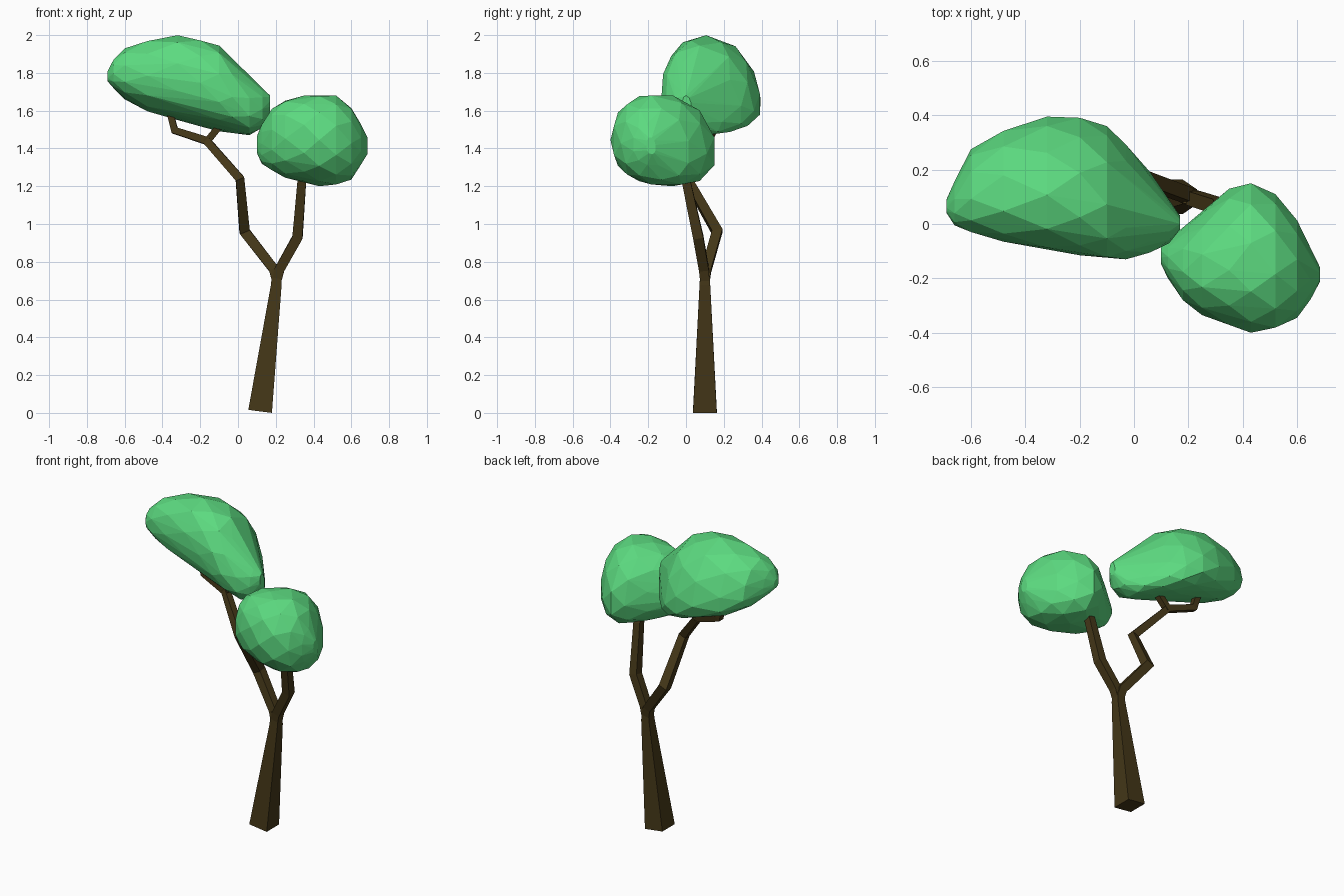
import bpy, bmesh
from math import pi, cos, sin, copysign
from mathutils import Vector

if "Cube" in bpy.data.objects:
    bpy.data.objects.remove(bpy.data.objects["Cube"])


def material(name, color):
    m = bpy.data.materials.new(name)
    m.diffuse_color = (*color, 1)
    m.use_nodes = True
    m.node_tree.nodes["Principled BSDF"].inputs["Base Color"].default_value = m.diffuse_color
    return m


bark = material("bark", (0.058, 0.038, 0.009))
leaf = material("leaf", (0.107, 0.70, 0.215))


def finish(name, bm, mat):
    bmesh.ops.recalc_face_normals(bm, faces=bm.faces)
    me = bpy.data.meshes.new(name)
    bm.to_mesh(me)
    bm.free()
    me.materials.append(mat)
    ob = bpy.data.objects.new(name, me)
    bpy.context.collection.objects.link(ob)
    return ob


def limb(name, path):
    """Square tube along (x, y, z, half width) points."""
    bm = bmesh.new()
    pts = [Vector(p[:3]) for p in path]
    rings = []
    for i, p in enumerate(pts):
        t = Vector()
        if i > 0:
            t += (p - pts[i - 1]).normalized()
        if i < len(pts) - 1:
            t += (pts[i + 1] - p).normalized()
        t.normalize()
        u = Vector((0, 1, 0))
        u = (u - t * u.dot(t)).normalized()
        v = t.cross(u)
        r = path[i][3]
        rings.append([bm.verts.new(p + r * (a * u + b * v))
                      for a, b in ((1, 1), (-1, 1), (-1, -1), (1, -1))])
    for a, b in zip(rings, rings[1:]):
        for k in range(4):
            bm.faces.new((a[k], a[(k + 1) % 4], b[(k + 1) % 4], b[k]))
    bm.faces.new(rings[0])
    bm.faces.new(rings[-1])
    return finish(name, bm, bark)


def crown(name, stations, skew, power, sides=11):
    """Faceted hull over staggered oval sections (x, ymin, ymax, zmin, zmax).
    skew lowers the bulge on the back side."""
    bm = bmesh.new()

    def sq(c):
        return copysign(abs(c) ** (2 / power), c)

    for i, (x, y0, y1, z0, z1) in enumerate(stations):
        for k in range(sides):
            a = 2 * pi * (k + 0.5 * (i % 2)) / sides
            b = a - skew * (1 + cos(a)) / 2
            bm.verts.new((x,
                          (y0 + y1) / 2 + (y1 - y0) / 2 * sq(cos(a)),
                          (z0 + z1) / 2 + (z1 - z0) / 2 * sq(sin(b))))
    res = bmesh.ops.convex_hull(bm, input=bm.verts)
    junk = {v for v in res["geom_interior"] + res["geom_unused"]
            if isinstance(v, bmesh.types.BMVert)}
    bmesh.ops.delete(bm, geom=list(junk), context='VERTS')
    return finish(name, bm, leaf)


# Trunk and branches
limb("trunk", [(0.117, 0.10, 0.008, 0.063), (0.203, 0.10, 0.68, 0.028),
               (0.205, 0.10, 0.76, 0.024)])
limb("left_branch", [(0.205, 0.10, 0.70, 0.025), (0.19, 0.108, 0.76, 0.026),
                     (0.035, 0.165, 0.96, 0.028), (0.01, 0.005, 1.24, 0.024),
                     (-0.165, 0.11, 1.44, 0.021), (-0.335, 0.14, 1.495, 0.02),
                     (-0.365, 0.15, 1.61, 0.018)])
limb("left_twig", [(-0.17, 0.11, 1.43, 0.019), (-0.08, 0.10, 1.54, 0.018)])
limb("right_branch", [(0.205, 0.10, 0.70, 0.025), (0.22, 0.095, 0.76, 0.026),
                      (0.315, 0.065, 0.93, 0.027), (0.338, 0.0, 1.23, 0.023),
                      (0.345, -0.03, 1.29, 0.02)])

# Leaf crowns
crown("left_crown", [
    (-0.69, 0.04, 0.09, 1.755, 1.81), (-0.66, -0.005, 0.16, 1.72, 1.87),
    (-0.60, -0.035, 0.275, 1.66, 1.93), (-0.48, -0.065, 0.35, 1.595, 1.975),
    (-0.32, -0.095, 0.395, 1.55, 2.0), (-0.20, -0.115, 0.40, 1.515, 1.98),
    (-0.10, -0.13, 0.36, 1.49, 1.945), (-0.03, -0.13, 0.30, 1.48, 1.865),
    (0.06, -0.11, 0.19, 1.47, 1.765), (0.13, -0.07, 0.09, 1.51, 1.71),
    (0.17, -0.02, 0.03, 1.59, 1.68)], 0.5, 2.25)
crown("right_crown", [
    (0.10, -0.15, -0.08, 1.375, 1.465), (0.125, -0.20, -0.065, 1.32, 1.53),
    (0.18, -0.285, -0.02, 1.28, 1.61), (0.25, -0.335, 0.045, 1.245, 1.66),
    (0.35, -0.38, 0.13, 1.22, 1.68), (0.43, -0.40, 0.16, 1.20, 1.69),
    (0.52, -0.39, 0.11, 1.203, 1.68), (0.60, -0.345, 0.02, 1.235, 1.62),
    (0.65, -0.28, -0.10, 1.31, 1.53), (0.685, -0.21, -0.16, 1.37, 1.46)], 0.25, 2.25)
